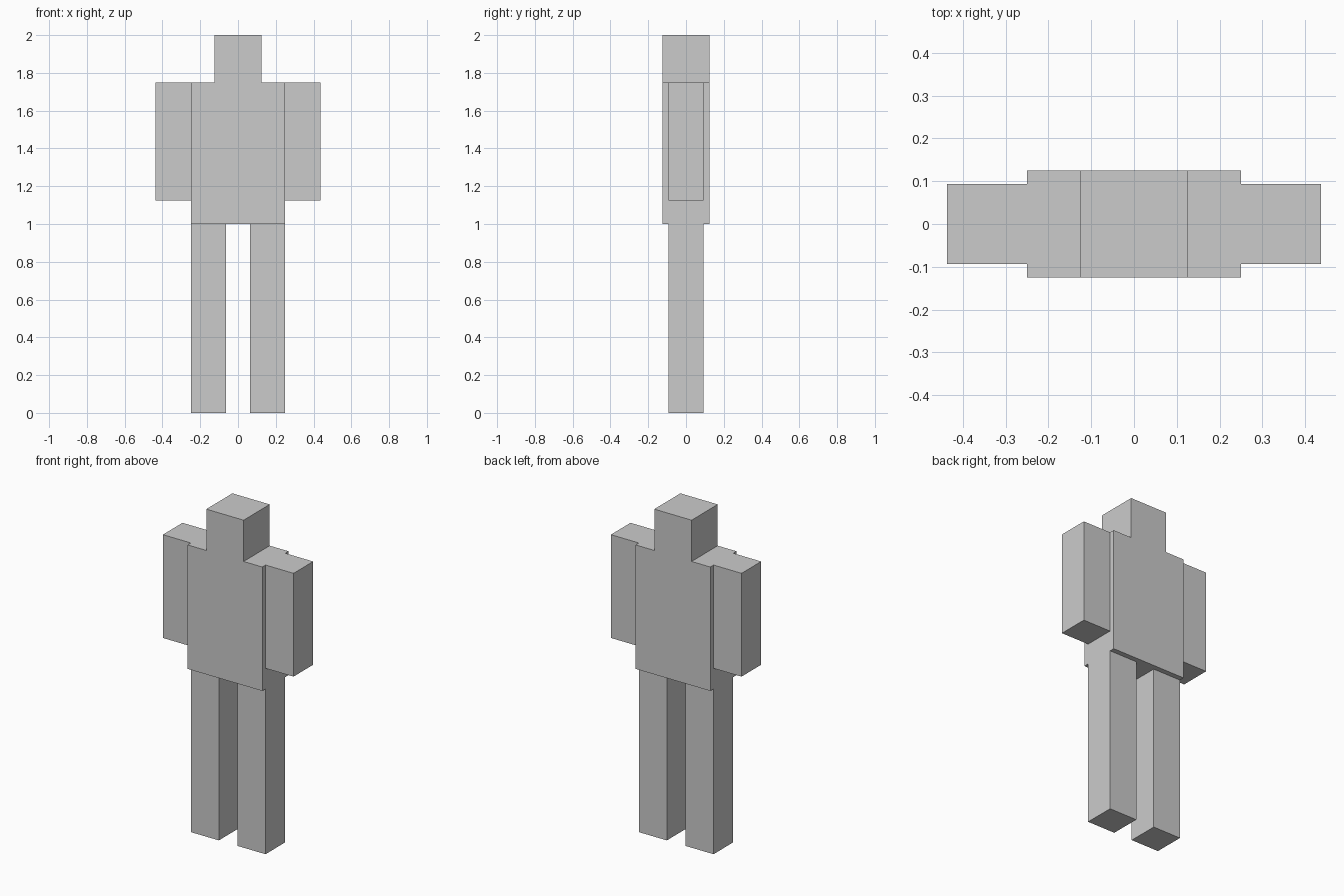
import bpy

if "Cube" in bpy.data.objects:
    bpy.data.objects.remove(bpy.data.objects["Cube"])


def box(name, x, y, z):
    """Add a box spanning the given (min, max) ranges."""
    spans = (x, y, z)
    bpy.ops.mesh.primitive_cube_add(size=1, location=[(a + b) / 2 for a, b in spans])
    obj = bpy.context.object
    obj.name = name
    obj.scale = [b - a for a, b in spans]
    bpy.ops.object.transform_apply(location=False, rotation=False, scale=True)
    return obj


BODY_Y = (-0.125, 0.125)
LIMB_Y = (-0.09375, 0.09375)

# Head and torso
box("head", (-0.125, 0.125), BODY_Y, (1.75, 2.0))
box("torso", (-0.25, 0.25), BODY_Y, (1.0, 1.75))

# Arms and legs, one per side
for side, s in (("left", 1), ("right", -1)):
    box(f"{side}_arm", sorted((s * 0.25, s * 0.4375)), LIMB_Y, (1.125, 1.75))
    box(f"{side}_leg", sorted((s * 0.0625, s * 0.25)), LIMB_Y, (0.0, 1.0))
